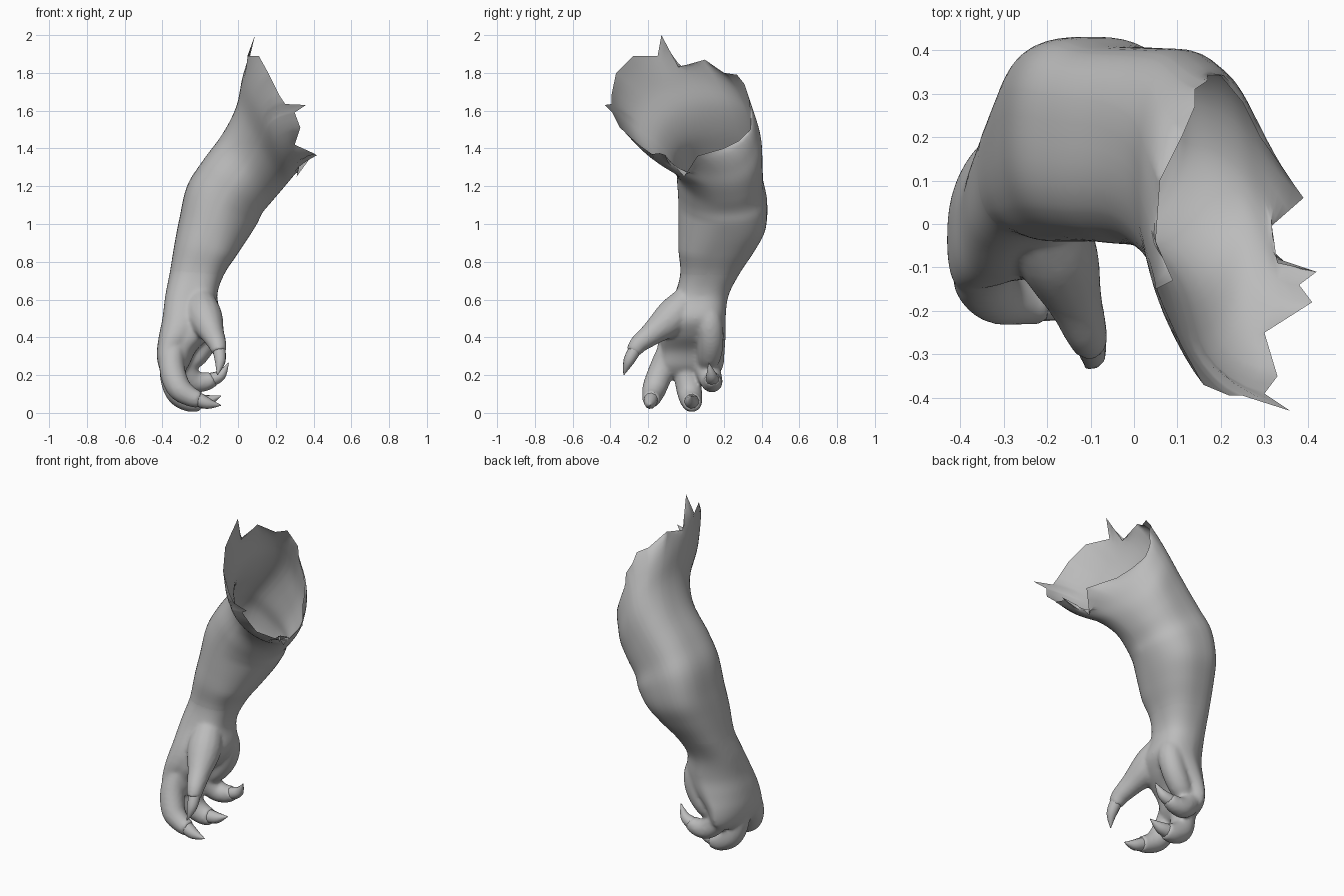
import bpy, bmesh, math
from mathutils import Vector

if "Cube" in bpy.data.objects:
    bpy.data.objects.remove(bpy.data.objects["Cube"])

skin = bpy.data.materials.new("grey_skin")
skin.diffuse_color = (0.5, 0.5, 0.5, 1)
skin.use_nodes = True
skin.node_tree.nodes["Principled BSDF"].inputs["Base Color"].default_value = skin.diffuse_color


def catmull(rows, u):
    """Smooth interpolation through a list of number rows, u in 0..len-1."""
    i = min(int(u), len(rows) - 2)
    f = u - i
    p1, p2 = rows[i], rows[i + 1]
    p0, p3 = rows[max(i - 1, 0)], rows[min(i + 2, len(rows) - 1)]
    return [0.5 * (2 * b + (c - a) * f + (2 * a - 5 * b + 4 * c - d) * f * f
                   + (3 * b - a - 3 * c + d) * f ** 3)
            for a, b, c, d in zip(p0, p1, p2, p3)]


def skin_rings(name, rings, closed, angle=60):
    """Bridge equal-length rings into a smooth mesh object."""
    bm = bmesh.new()
    vs = [[bm.verts.new(p) for p in r] for r in rings]
    n = len(rings[0])
    for a, b in zip(vs, vs[1:]):
        for j in range(n):
            k = (j + 1) % n
            bm.faces.new((a[j], b[j], b[k], a[k]))
    if closed:
        bm.faces.new(vs[0])
        bm.faces.new(vs[-1][::-1])
        bmesh.ops.recalc_face_normals(bm, faces=bm.faces)
    me = bpy.data.meshes.new(name)
    bm.to_mesh(me)
    bm.free()
    me.materials.append(skin)
    ob = bpy.data.objects.new(name, me)
    bpy.context.collection.objects.link(ob)
    bpy.context.view_layer.objects.active = ob
    ob.select_set(True)
    bpy.ops.object.shade_smooth_by_angle(angle=math.radians(angle))
    ob.select_set(False)
    return ob


def tube(name, pts, sides=14, steps=5):
    """Closed tapering tube through (x, y, z, radius) points."""
    rows = [catmull(pts, i / steps) for i in range((len(pts) - 1) * steps + 1)]
    rings, side = [], None
    for i, r in enumerate(rows):
        c = Vector(r[:3])
        d = (Vector(rows[min(i + 1, len(rows) - 1)][:3])
             - Vector(rows[max(i - 1, 0)][:3])).normalized()
        side = d.orthogonal() if side is None else side - d * side.dot(d)
        side.normalize()
        up = d.cross(side)
        rad = max(r[3], 0.002)
        rings.append([c + rad * (side * math.cos(a) + up * math.sin(a))
                      for a in (2 * math.pi * k / sides for k in range(sides))])
    return skin_rings(name, rings, True)


# Torn shoulder edge, (x, y, z) around the opening
rim = [(.36, -.43, 1.63), (.25, -.395, 1.635), (.22, -.395, 1.68), (.16, -.37, 1.80),
       (.11, -.28, 1.89), (.05, -.15, 1.89), (.09, -.13, 2.0), (.05, -.04, 1.83),
       (.06, .10, 1.87), (.11, .20, 1.80), (.14, .27, 1.79), (.14, .31, 1.74), (.17, .33, 1.68),
       (.17, .34, 1.60), (.20, .34, 1.50), (.25, .28, 1.44), (.29, .20, 1.40), (.39, .06, 1.36),
       (.31, -.01, 1.25), (.33, -.09, 1.34), (.42, -.11, 1.365), (.38, -.14, 1.375),
       (.41, -.18, 1.37), (.30, -.25, 1.42), (.33, -.35, 1.51), (.30, -.39, 1.59)]

# Arm sections: outer x z, inner x z, front y, back y
arm = [(.05, 1.90, .35, 1.32, -.40, .34), (.02, 1.76, .29, 1.25, -.27, .375),
       (-.01, 1.62, .24, 1.19, -.14, .40), (-.08, 1.48, .18, 1.12, -.06, .405),
       (-.19, 1.33, .13, 1.06, -.045, .41), (-.27, 1.20, .10, 1.00, -.04, .43),
       (-.31, 1.03, .05, .92, -.04, .42), (-.335, .90, -.01, .83, -.04, .365),
       (-.36, .75, -.075, .73, -.03, .285), (-.385, .62, -.11, .62, -.06, .225),
       (-.40, .50, -.09, .50, -.11, .21), (-.42, .40, -.14, .41, -.13, .21),
       (-.43, .30, -.22, .33, -.13, .205), (-.41, .22, -.26, .25, -.14, .195),
       (-.37, .17, -.29, .21, -.11, .16)]


def rim_angle(p):
    return math.atan2((p[1] + .03) / .37, -(p[2] - 1.58) / .33) % (2 * math.pi)


edge = sorted((rim_angle(p), p) for p in rim)
edge = [(edge[-1][0] - 2 * math.pi, edge[-1][1])] + edge + [(edge[0][0] + 2 * math.pi, edge[0][1])]


def rim_point(t):
    for (a, p), (b, q) in zip(edge, edge[1:]):
        if a <= t <= b:
            return Vector(p).lerp(Vector(q), (t - a) / max(b - a, 1e-6))


# Angles include every tear point so that the spikes stay sharp
exact = [a for a, p in edge[1:-1]]
angles = sorted(exact + [a for a in (math.pi * k / 28 for k in range(56))
                         if min(abs(a - e) for e in exact) > 0.03])


def ramp(u, a, b):
    return min(max((u - a) / (b - a), 0), 1)


def section(u):
    """One ring of the arm, with rounder or boxier corners by quadrant."""
    xo, zo, xi, zi, yf, yb = catmull(arm, u)
    w = max(0, 1 - u) ** 2
    low = ramp(u, 5, 7)
    mid = ramp(u, 1, 3) * (1 - ramp(u, 6, 8))
    turn = 0.075 * ramp(u, 8, 12)
    ring = []
    for t in angles:
        c, d = math.cos(t), math.sin(t)
        e = 1 - 0.2 * ramp(u, 0, 4)
        if c > 0 and d < 0:
            e = 1.15 * (1 - low) + 0.8 * low
        elif c < 0 and d > 0:
            e -= 0.15 * mid
        c = math.copysign(abs(c) ** e, c)
        d = math.copysign(abs(d) ** e, d)
        p = Vector(((xo + xi) / 2 + c * (xi - xo) / 2, (yf + yb) / 2 + d * (yb - yf) / 2,
                    (zo + zi) / 2 + c * (zi - zo) / 2))
        p.y -= turn * max(-c, 0)
        if w:
            p += (rim_point(t) - Vector((.20 + c * .15, -.03 + d * .37, 1.61 - c * .29))) * w
        ring.append(p)
    return ring


# Open arm shell, and the solid palm that continues it
skin_rings("arm", [section(k / 5) for k in range(41)], False)
hand = [skin_rings("hand", [section(k / 5) for k in range(37, 71)], True)]

# Fingers and their claws: (x, y, z, radius)
fingers = {
    "thumb": ([(-.22, .06, .66, .06), (-.18, -.06, .52, .095), (-.135, -.18, .42, .064),
               (-.11, -.25, .365, .05), (-.10, -.28, .32, .04)],
              [(-.10, -.27, .335, .035), (-.095, -.305, .27, .028), (-.11, -.33, .20, .002)]),
    "first_finger": ([(-.34, -.08, .36, .06), (-.35, -.125, .24, .068), (-.315, -.165, .135, .066),
                      (-.25, -.18, .085, .053), (-.20, -.185, .07, .045)],
                     [(-.22, -.185, .075, .039), (-.16, -.19, .05, .03), (-.09, -.19, .04, .002)]),
    "middle_finger": ([(-.34, .0, .33, .07), (-.345, .005, .20, .07), (-.315, .02, .105, .067),
                       (-.25, .03, .06, .057), (-.20, .03, .06, .048)],
                      [(-.22, .03, .06, .041), (-.16, .03, .065, .031), (-.09, .03, .09, .002)]),
    "last_finger": ([(-.31, .10, .33, .07), (-.29, .115, .23, .068), (-.235, .135, .17, .06),
                     (-.17, .14, .165, .05), (-.13, .14, .185, .042)],
                    [(-.145, .14, .175, .037), (-.09, .135, .20, .028), (-.05, .12, .265, .002)]),
}
for name, (flesh, claw) in fingers.items():
    hand.append(tube(name, flesh))
    tube(name + "_claw", claw, sides=10)

# Heel of the hand behind the palm
hand.append(tube("palm_heel", [(-.20, .10, .62, .05), (-.16, .12, .50, .07), (-.17, .13, .40, .07),
                               (-.22, .125, .31, .065), (-.28, .11, .25, .05)]))

# Fuse palm and fingers into one soft surface
for ob in hand:
    ob.select_set(True)
bpy.context.view_layer.objects.active = hand[0]
bpy.ops.object.join()
hand = hand[0]
for m in list(hand.modifiers):
    hand.modifiers.remove(m)
fuse = hand.modifiers.new("fuse", 'REMESH')
fuse.mode = 'VOXEL'
fuse.voxel_size = 0.01
soft = hand.modifiers.new("soften", 'SMOOTH')
soft.factor = 0.5
soft.iterations = 10
for m in ("fuse", "soften"):
    bpy.ops.object.modifier_apply(modifier=m)

# Open the top of the hand where it meets the arm
bm = bmesh.new()
bm.from_mesh(hand.data)
bmesh.ops.bisect_plane(bm, geom=bm.verts[:] + bm.edges[:] + bm.faces[:],
                       plane_co=(0, 0, .755), plane_no=(0, 0, 1), clear_outer=True)
for f in bm.faces:
    f.smooth = True
    f.material_index = 0
bm.to_mesh(hand.data)
bm.free()
